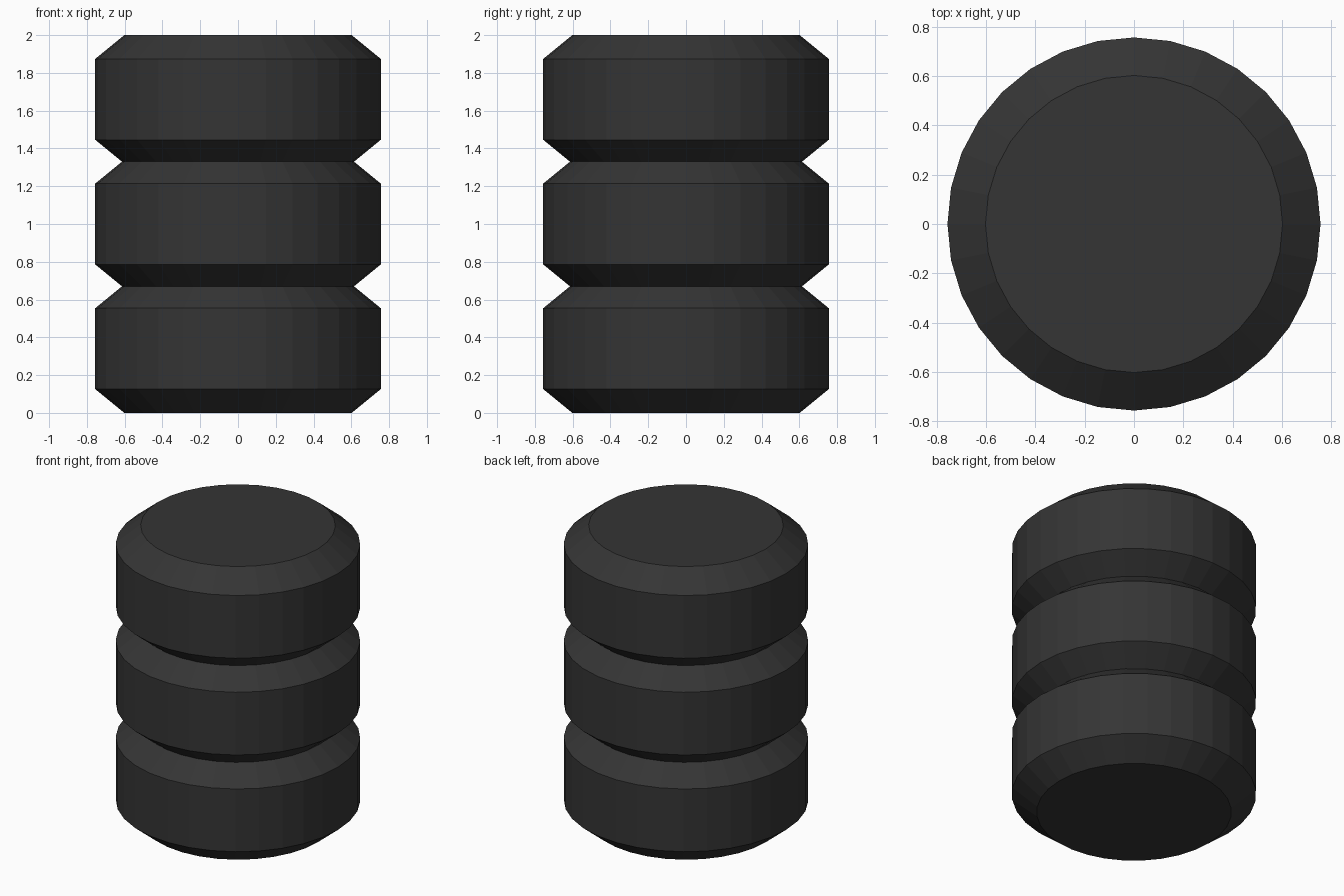
import bpy, bmesh
from math import cos, sin, tau

if "Cube" in bpy.data.objects:
    bpy.data.objects.remove(bpy.data.objects["Cube"])

SIDES = 32
PITCH, HEIGHT, CHAMFER = 0.66, 0.68, 0.126
R_OUT, R_END = 0.756, 0.602

rubber = bpy.data.materials.new("dark_rubber")
rubber.diffuse_color = (0.035, 0.035, 0.035, 1)
rubber.use_nodes = True
rubber.node_tree.nodes["Principled BSDF"].inputs["Base Color"].default_value = rubber.diffuse_color


def tyre(name, z0):
    """Closed faceted drum with chamfered shoulders."""
    profile = [(R_END, 0), (R_OUT, CHAMFER), (R_OUT, HEIGHT - CHAMFER), (R_END, HEIGHT)]
    bm = bmesh.new()
    rings = [[bm.verts.new((r * cos(tau * i / SIDES), r * sin(tau * i / SIDES), z))
              for i in range(SIDES)] for r, z in profile]
    for low, high in zip(rings, rings[1:]):
        for i in range(SIDES):
            j = (i + 1) % SIDES
            bm.faces.new((low[i], low[j], high[j], high[i]))
    bm.faces.new(rings[0][::-1])
    bm.faces.new(rings[-1])
    mesh = bpy.data.meshes.new(name)
    bm.to_mesh(mesh)
    bm.free()
    mesh.materials.append(rubber)
    obj = bpy.data.objects.new(name, mesh)
    obj.location.z = z0
    bpy.context.collection.objects.link(obj)


# Stack of three tyres, slightly pressed into each other
for k, name in enumerate(("bottom_tyre", "middle_tyre", "top_tyre")):
    tyre(name, k * PITCH)
